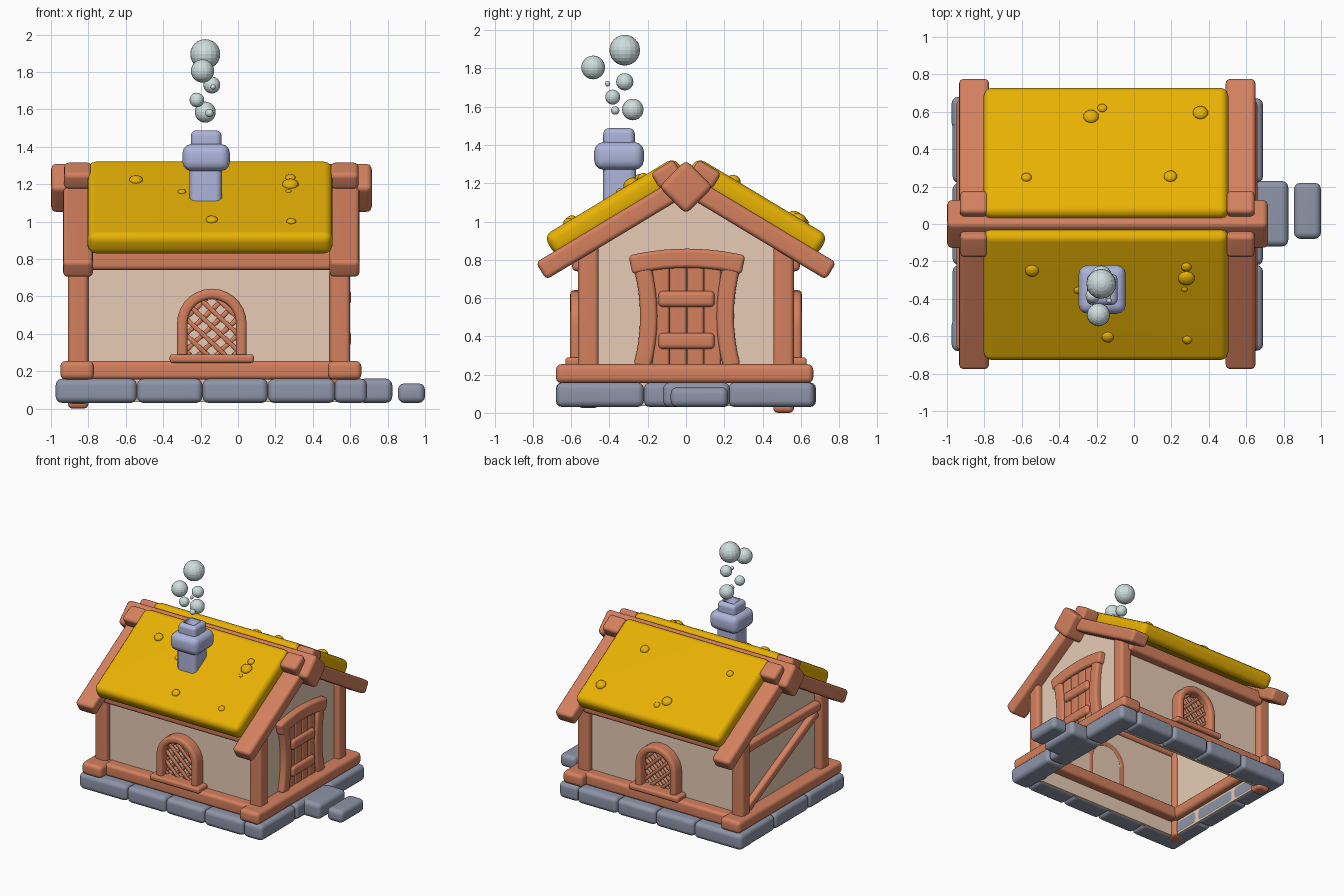
import bpy, bmesh, math
from mathutils import Vector, Matrix

if "Cube" in bpy.data.objects:
    bpy.data.objects.remove(bpy.data.objects["Cube"])

def material(name, rgb):
    m = bpy.data.materials.new(name)
    m.diffuse_color = (*rgb, 1)
    m.use_nodes = True
    m.node_tree.nodes["Principled BSDF"].inputs["Base Color"].default_value = m.diffuse_color
    return m

WOOD = material("warm wood", (0.655, 0.215, 0.112))
STRAW = material("golden roof", (0.80, 0.44, 0.001))
PLASTER = material("tan plaster", (0.80, 0.60, 0.46))
STONE = material("grey stone", (0.27, 0.30, 0.39))
BRICK = material("lilac chimney stone", (0.42, 0.46, 0.70))
SMOKE = material("pale smoke", (0.62, 0.73, 0.73))
CX = -0.14                      # middle of the house along x
SLOPE = math.radians(31)

def finish(name, bm, mat, smooth=True):
    bmesh.ops.recalc_face_normals(bm, faces=bm.faces)
    me = bpy.data.meshes.new(name)
    bm.to_mesh(me)
    bm.free()
    me.materials.append(mat)
    ob = bpy.data.objects.new(name, me)
    bpy.context.collection.objects.link(ob)
    if smooth:
        me.polygons.foreach_set("use_smooth", [True] * len(me.polygons))
        ob.modifiers.new("soft normals", 'WEIGHTED_NORMAL')
    return ob

def round_edges(bm, r):
    if r:
        edges = [e for e in bm.edges if e.calc_face_angle(0) > 0.6]
        bmesh.ops.bevel(bm, geom=edges, offset=r, segments=3, profile=0.5,
                        affect='EDGES', clamp_overlap=True)

def block(name, centre, size, mat, r=0.025, tilt=0):
    """Rounded box, tilted about x."""
    bm = bmesh.new()
    bmesh.ops.create_cube(bm, size=1)
    bmesh.ops.scale(bm, vec=size, verts=bm.verts)
    round_edges(bm, r)
    bmesh.ops.transform(bm, matrix=Matrix.Translation(centre) @ Matrix.Rotation(tilt, 4, 'X'),
                        verts=bm.verts)
    return finish(name, bm, mat)

def span(name, x, y, z, mat, r=0.025):
    """Rounded box given by its (min, max) on each axis."""
    return block(name, [(a + b) / 2 for a, b in (x, y, z)], [b - a for a, b in (x, y, z)], mat, r)

def sweep(name, pts, normal, w, d, mat, r=0.02):
    """Rectangular bar along a planar path; w lies in the plane, d along the normal."""
    bm = bmesh.new()
    n = Vector(normal)
    pts = [Vector(p) for p in pts]
    rings = []
    for i, p in enumerate(pts):
        t = (pts[min(i + 1, len(pts) - 1)] - pts[max(i - 1, 0)]).normalized()
        s = n.cross(t) * w / 2
        rings.append([bm.verts.new(p + s * a + n * d / 2 * b)
                      for a, b in ((1, 1), (1, -1), (-1, -1), (-1, 1))])
    for a, b in zip(rings, rings[1:]):
        for k in range(4):
            bm.faces.new((a[k], a[(k + 1) % 4], b[(k + 1) % 4], b[k]))
    bm.faces.new(rings[0])
    bm.faces.new(rings[-1])
    bmesh.ops.recalc_face_normals(bm, faces=bm.faces)
    round_edges(bm, r)
    return finish(name, bm, mat)

# Plaster walls: gabled tube, open at the bottom and under the roof
bm = bmesh.new()
outline = [(-0.51, 0.035), (-0.51, 0.88), (0, 1.18), (0.51, 0.88), (0.51, 0.035)]
left, right = [[bm.verts.new((x, y, z)) for y, z in outline] for x in (-0.835, 0.54)]
bm.faces.new(left)
bm.faces.new(right)
for k in (0, 3):
    bm.faces.new((left[k], left[k + 1], right[k + 1], right[k]))
walls = finish("plaster_walls", bm, PLASTER, smooth=False)
shell = walls.modifiers.new("thickness", 'SOLIDIFY')
shell.thickness = 0.03
shell.offset = 0

# Stone footing ring and door steps
cuts = [-0.975, -0.54, -0.19, 0.16, 0.52]
for s in (-1, 1):
    ys = sorted((s * 0.68, s * 0.505))
    for a, b in zip(cuts, cuts[1:]):
        span("footing_stone", (a, b), ys, (0.03, 0.16), STONE, 0.035)
for x in ((-0.97, -0.82), (0.515, 0.69)):
    for y in ((-0.678, -0.22), (-0.22, 0.22), (0.22, 0.672)):
        span("end_footing_stone", x, y, (0.03, 0.16), STONE, 0.035)
span("upper_step", (0.64, 0.825), (-0.12, 0.23), (0.03, 0.16), STONE, 0.035)
span("lower_step", (0.855, 1.0), (-0.08, 0.22), (0.03, 0.135), STONE, 0.035)

# Timber sills, posts and eave beams
for x in (-0.86, 0.57):
    span("end_sill", (x - 0.09, x + 0.09), (-0.68, 0.665), (0.155, 0.255), WOOD, 0.03)
for s in (-1, 1):
    span("long_sill", (-0.80, 0.52), sorted((s * 0.605, s * 0.42)), (0.155, 0.255), WOOD)
    span("eave_beam", (-0.82, 0.53), sorted((s * 0.595, s * 0.48)), (0.74, 0.85), WOOD)
    for x in (-0.855, 0.545):
        low = 0.0 if x < 0 and s > 0 else 0.025 if x < 0 else 0.05
        span("corner_post", (x - 0.055, x + 0.055), (s * 0.51 - 0.054, s * 0.51 + 0.054),
             (low, 0.87), WOOD)

# Gable rafters with end caps, ridge beam and roof slabs
for s in (-1, 1):
    for x in (-0.855, 0.57):
        block("rafter", (x, s * 0.385, 0.965), (0.16, 0.87, 0.105), WOOD, 0.025, -s * SLOPE)
        block("rafter_cap", (x, s * 0.10, 1.245), (0.15, 0.14, 0.10), WOOD, 0.025, -s * SLOPE)
    block("roof_slab", (-0.15, s * 0.368, 1.075), (1.31, 0.80, 0.13), STRAW, 0.045, -s * SLOPE)
block("ridge_beam", (-0.142, 0, 1.18), (1.716, 0.2, 0.2), WOOD, 0.03, math.pi / 4)

# Lumps on the roof: x, y, radius
lumps = [(-.545, -.25, .037), (-.30, -.355, .022), (.28, -.29, .045), (.28, -.23, .028),
         (.27, -.35, .016), (-.14, -.605, .033), (.285, -.62, .026), (-.23, .575, .042),
         (-.17, .62, .026), (.355, .595, .042), (-.575, .25, .028), (.195, .255, .036)]
for x, y, r in lumps:
    z = 1.337 - (abs(y) - 0.06) * math.tan(SLOPE)
    bm = bmesh.new()
    bmesh.ops.create_icosphere(bm, subdivisions=2, radius=r)
    bmesh.ops.transform(bm, verts=bm.verts, matrix=Matrix.Translation((x, y, z))
                        @ Matrix.Rotation(math.copysign(SLOPE, -y), 4, 'X')
                        @ Matrix.Diagonal((1, 0.95, 0.6, 1)))
    finish("roof_lump", bm, STRAW)

# Arched lattice windows on both long walls
def in_arch(u, v, r=0.14):
    return abs(u) <= r and v >= 0.28 and (v <= 0.455 or math.hypot(u, v - 0.455) <= r)

for s in (-1, 1):
    arch = [(CX - 0.158, s * 0.55, 0.27), (CX - 0.158, s * 0.55, 0.37)]
    arch += [(CX - 0.158 * math.cos(a * math.pi / 14), s * 0.55,
              0.455 + 0.158 * math.sin(a * math.pi / 14)) for a in range(15)]
    arch += [(CX + 0.158, s * 0.55, 0.37), (CX + 0.158, s * 0.55, 0.27)]
    sweep("window_frame", arch, (0, 1, 0), 0.056, 0.11, WOOD)
    span("window_ledge", (CX - 0.225, CX + 0.225), sorted((s * 0.5, s * 0.63)),
         (0.245, 0.29), WOOD, 0.015)
    for way, depth in ((1, 0.53), (-1, 0.54)):
        dx, dz = math.cos(0.75), way * math.sin(0.75)
        for k in range(-3, 4):
            base = (-dz * k * 0.064, 0.44 + dx * k * 0.064)
            hits = [t / 100 for t in range(-40, 41)
                    if in_arch(base[0] + dx * t / 100, base[1] + dz * t / 100)]
            if len(hits) > 3:
                ends = [(CX + base[0] + dx * t, s * depth, base[1] + dz * t)
                        for t in (hits[0], hits[-1])]
                sweep("lattice_bar", ends, (0, 1, 0), 0.024, 0.018, WOOD, 0)

# Door with waisted jambs, bowed lintel, planks and straps
for s in (-1, 1):
    jamb = [(0.555, 0.005 + s * (0.20 + 0.035 * (2 * i / 8 - 1) ** 2), 0.24 + 0.53 * i / 8)
            for i in range(9)]
    sweep("door_jamb", jamb, (1, 0, 0), 0.09, 0.09, WOOD)
lintel = [(0.55, 0.005 + 0.295 * k / 5, 0.808 - 0.035 * (k / 5) ** 2) for k in range(-5, 6)]
sweep("door_lintel", lintel, (1, 0, 0), 0.10, 0.11, WOOD)
for k in range(4):
    span("door_plank", (0.52, 0.58), (-0.175 + 0.09 * k, -0.087 + 0.09 * k), (0.22, 0.78), WOOD, 0.015)
for z in (0.375, 0.595):
    span("door_strap", (0.555, 0.605), (-0.145, 0.15), (z - 0.042, z + 0.042), WOOD)

# Bracing on the closed end
sweep("tie_beam", [(-0.865, -0.47, 0.77), (-0.865, 0.47, 0.77)], (1, 0, 0), 0.075, 0.07, WOOD)
sweep("diagonal_brace", [(-0.862, 0.45, 0.27), (-0.862, -0.45, 0.72)], (1, 0, 0), 0.07, 0.06, WOOD)

# Chimney with collar and hollow pot
span("chimney_shaft", (-0.26, -0.085), (-0.435, -0.26), (1.06, 1.32), BRICK, 0.035)
span("chimney_collar", (-0.297, -0.043), (-0.48, -0.22), (1.27, 1.415), BRICK, 0.05)
bm = bmesh.new()
bmesh.ops.create_cube(bm, size=1)
bmesh.ops.scale(bm, vec=(0.165, 0.165, 0.13), verts=bm.verts)
round_edges(bm, 0.03)
top = max(bm.faces, key=lambda f: f.calc_center_median().z)
bmesh.ops.inset_individual(bm, faces=[top], thickness=0.01)
bmesh.ops.inset_individual(bm, faces=[top], thickness=0.004, depth=-0.08)
bmesh.ops.translate(bm, vec=(-0.17, -0.35, 1.423), verts=bm.verts)
finish("chimney_pot", bm, BRICK)

# Smoke puffs: x, y, z, radius
for x, y, z, r in [(-.175, -.32, 1.895, .08), (-.19, -.485, 1.805, .062), (-.14, -.32, 1.73, .045),
                   (-.22, -.383, 1.65, .039), (-.175, -.278, 1.585, .056),
                   (-.153, -.37, 1.58, .022), (-.133, -.41, 1.72, .014)]:
    bm = bmesh.new()
    bmesh.ops.create_uvsphere(bm, u_segments=16, v_segments=12, radius=r)
    bmesh.ops.translate(bm, vec=(x, y, z), verts=bm.verts)
    finish("smoke_puff", bm, SMOKE, smooth=False)
